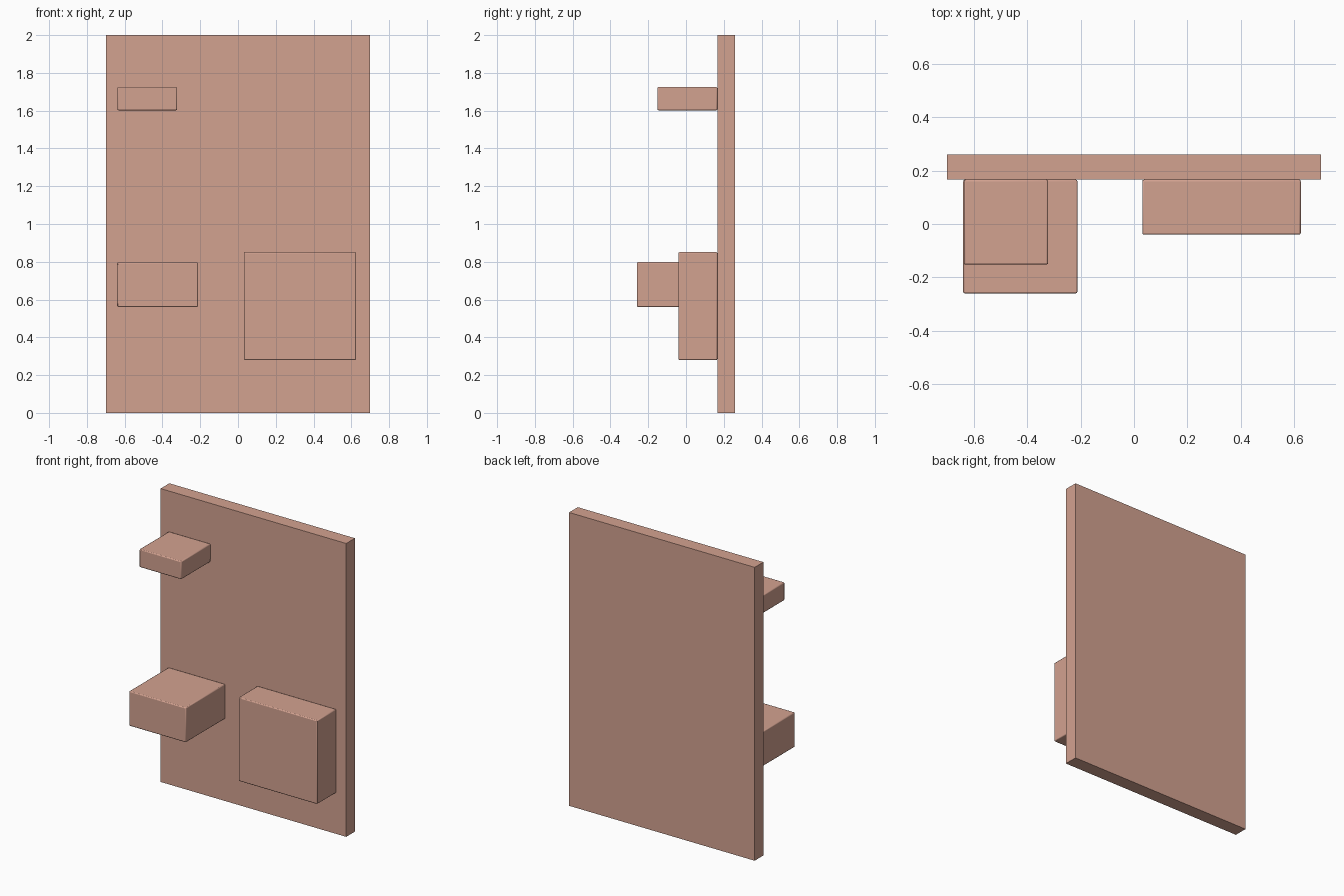
import bpy

if "Cube" in bpy.data.objects:
    bpy.data.objects.remove(bpy.data.objects["Cube"])

clay = bpy.data.materials.new("clay")
clay.diffuse_color = (0.65, 0.36, 0.28, 1)
clay.use_nodes = True
clay.node_tree.nodes["Principled BSDF"].inputs["Base Color"].default_value = clay.diffuse_color


def box(name, low, high, bevel=0.0):
    """Box between two corners, with optional softened edges."""
    bpy.ops.mesh.primitive_cube_add(
        size=1, location=[(a + b) / 2 for a, b in zip(low, high)])
    ob = bpy.context.object
    ob.name = name
    ob.scale = [b - a for a, b in zip(low, high)]
    bpy.ops.object.transform_apply(location=False, rotation=False, scale=True)
    ob.data.materials.append(clay)
    if bevel:
        mod = ob.modifiers.new("soft_edges", 'BEVEL')
        mod.width = bevel
        mod.segments = 2
        bpy.ops.object.shade_smooth_by_angle()
    return ob


WALL_FRONT = 0.166

# Upright back panel
box("back_panel", (-0.70, WALL_FRONT, 0), (0.70, 0.26, 2))

# Blocks mounted on the front of the panel
box("upper_shelf", (-0.638, -0.152, 1.602), (-0.322, WALL_FRONT, 1.725), 0.006)
box("lower_shelf", (-0.64, -0.26, 0.561), (-0.212, WALL_FRONT, 0.798), 0.006)
box("cabinet", (0.031, -0.04, 0.28), (0.625, WALL_FRONT, 0.851), 0.006)
